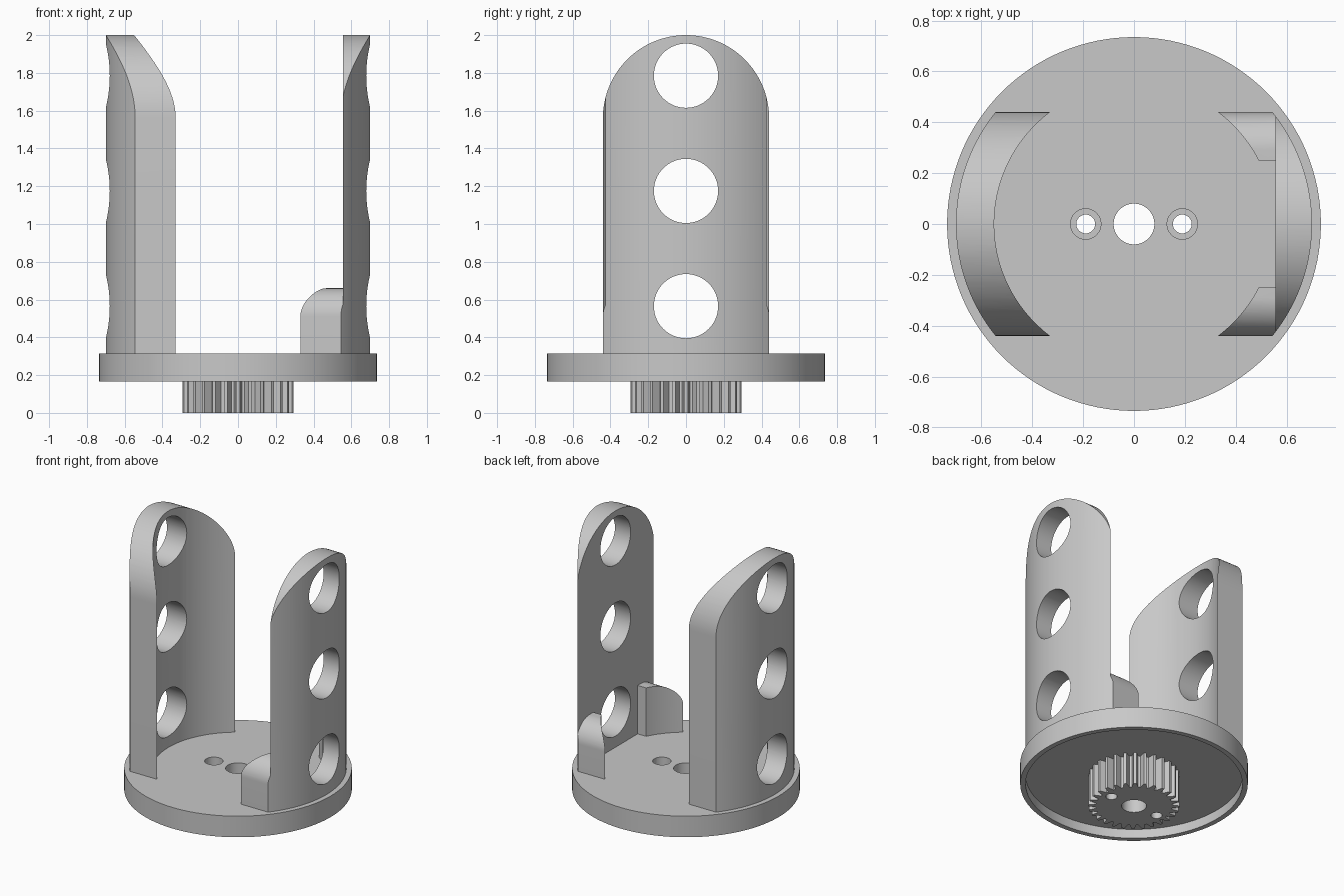
import bpy, bmesh
from math import sin, cos, asin, acos, pi, radians
from mathutils import Vector

if "Cube" in bpy.data.objects:
    bpy.data.objects.remove(bpy.data.objects["Cube"])

grey = bpy.data.materials.new("plain grey")
grey.use_nodes = True
GREY = (0.58, 0.58, 0.58, 1)
grey.diffuse_color = GREY
grey.node_tree.nodes["Principled BSDF"].inputs["Base Color"].default_value = GREY

BASE_R, BASE_LOW, BASE_TOP, FLOOR = 0.735, 0.165, 0.315, 0.23
OUTER, INNER, HALF, TOP = 0.70, 0.55, 0.44, 2.0
FLAT_X = 0.556


def arc(r, start, end, n, cx=0, cy=0):
    """Points along a circular arc, angles in radians."""
    return [(cx + r * cos(start + (end - start) * i / n),
             cy + r * sin(start + (end - start) * i / n)) for i in range(n + 1)]


def circle(r, cx=0, cy=0, n=64):
    return arc(r, 0, 2 * pi, n, cx, cy)[:-1]


def prism(name, outline, lo, hi, axis="z"):
    """Extrude a closed outline along z, or a (y, z) outline along x."""
    bm = bmesh.new()
    place = (lambda p: (p[0], p[1], lo)) if axis == "z" else (lambda p: (lo, p[0], p[1]))
    face = bm.faces.new([bm.verts.new(place(p)) for p in outline])
    made = bmesh.ops.extrude_face_region(bm, geom=[face])["geom"]
    step = Vector((0, 0, hi - lo)) if axis == "z" else Vector((hi - lo, 0, 0))
    bmesh.ops.translate(bm, vec=step,
                        verts=[v for v in made if isinstance(v, bmesh.types.BMVert)])
    bmesh.ops.recalc_face_normals(bm, faces=bm.faces)
    mesh = bpy.data.meshes.new(name)
    bm.to_mesh(mesh)
    bm.free()
    mesh.materials.append(grey)
    obj = bpy.data.objects.new(name, mesh)
    bpy.context.collection.objects.link(obj)
    return obj


def carve(obj, cutters, operation="DIFFERENCE"):
    """Apply booleans one by one and discard the cutters."""
    for cutter in cutters:
        mod = obj.modifiers.new("cut", "BOOLEAN")
        mod.operation, mod.solver, mod.object = operation, "EXACT", cutter
        bpy.context.view_layer.update()
        graph = bpy.context.evaluated_depsgraph_get()
        mesh = bpy.data.meshes.new_from_object(obj.evaluated_get(graph))
        obj.modifiers.clear()
        obj.data = mesh
        bpy.data.objects.remove(cutter)


def finish(obj):
    obj.data.shade_smooth()
    obj.data.set_sharp_from_angle(angle=radians(30))


def mounting_holes():
    """Central bore, two screw holes and their counterbores."""
    cutters = [prism("bore_cutter", circle(0.08), -0.1, 0.5)]
    for x in (-0.19, 0.19):
        cutters.append(prism("screw_cutter", circle(0.037, x, n=32), -0.1, 0.5))
        cutters.append(prism("counterbore_cutter", circle(0.06, x, n=32), 0.1, 0.5))
    return cutters


# Base disc with a shallow recess underneath
base = prism("base_disc", circle(BASE_R, n=128), BASE_LOW, BASE_TOP)
carve(base, [prism("recess_cutter", circle(0.70, n=128), 0, FLOOR)] + mounting_holes())

# Drive gear under the base
TEETH, ROOT, TIP = 28, 0.248, 0.295
pitch = 2 * pi / TEETH
outline = []
for i in range(TEETH):
    for r, offset in ((ROOT, -0.36), (TIP, -0.14), (TIP, 0.14), (ROOT, 0.36)):
        a = (i + offset) * pitch
        outline.append((r * cos(a), r * sin(a)))
gear = prism("drive_gear", outline, 0, FLOOR)
carve(gear, mounting_holes())

# Uprights: round-topped side profile and three round windows
REACH = HALF + 0.03


def upright(name, plan, side):
    plan = [(side * x, y) for x, y in plan]
    wall = prism(name, plan, BASE_TOP - 0.05, TOP + 0.1)
    profile = [(-HALF, BASE_TOP)] + [(HALF, BASE_TOP)]
    profile += arc(HALF, 0, pi, 64, 0, TOP - HALF)
    carve(wall, [prism("profile_cutter", profile, -1, 1, "x")], "INTERSECT")
    carve(wall, [prism("window_cutter", circle(0.17, 0, z), -1, 1, "x")
                 for z in (0.565, 1.175, 1.785)])
    return wall


a_out, a_in = asin(REACH / OUTER), asin(REACH / INNER)
curved_plan = arc(OUTER, -a_out, a_out, 40) + arc(INNER, a_in, -a_in, 40)
right_upright = upright("right_curved_upright", curved_plan, -1)

a_flat = acos(FLAT_X / OUTER)
left_upright = upright("left_flat_upright", arc(OUTER, -a_flat, a_flat, 40), 1)

# Low corner feet inside the flat upright
FOOT_Y, FOOT_TOP, ROUND = 0.25, 0.66, 0.15
feet = []
for name, s in (("front_foot", -1), ("back_foot", 1)):
    plan = arc(INNER, asin(FOOT_Y / INNER), a_in, 16)
    plan += arc(OUTER, a_out, a_flat, 6) + [(FLAT_X, FOOT_Y)]
    foot = prism(name, [(x, s * y) for x, y in plan], BASE_TOP - 0.05, 1)
    profile = [(0.1, BASE_TOP), (HALF, BASE_TOP)]
    profile += arc(ROUND, 0, pi / 2, 20, HALF - ROUND, FOOT_TOP - ROUND)
    profile += [(0.1, FOOT_TOP)]
    carve(foot, [prism("foot_cutter", [(s * y, z) for y, z in profile], 0, 1, "x")],
          "INTERSECT")
    feet.append(foot)

for part in [base, gear, right_upright, left_upright] + feet:
    finish(part)
